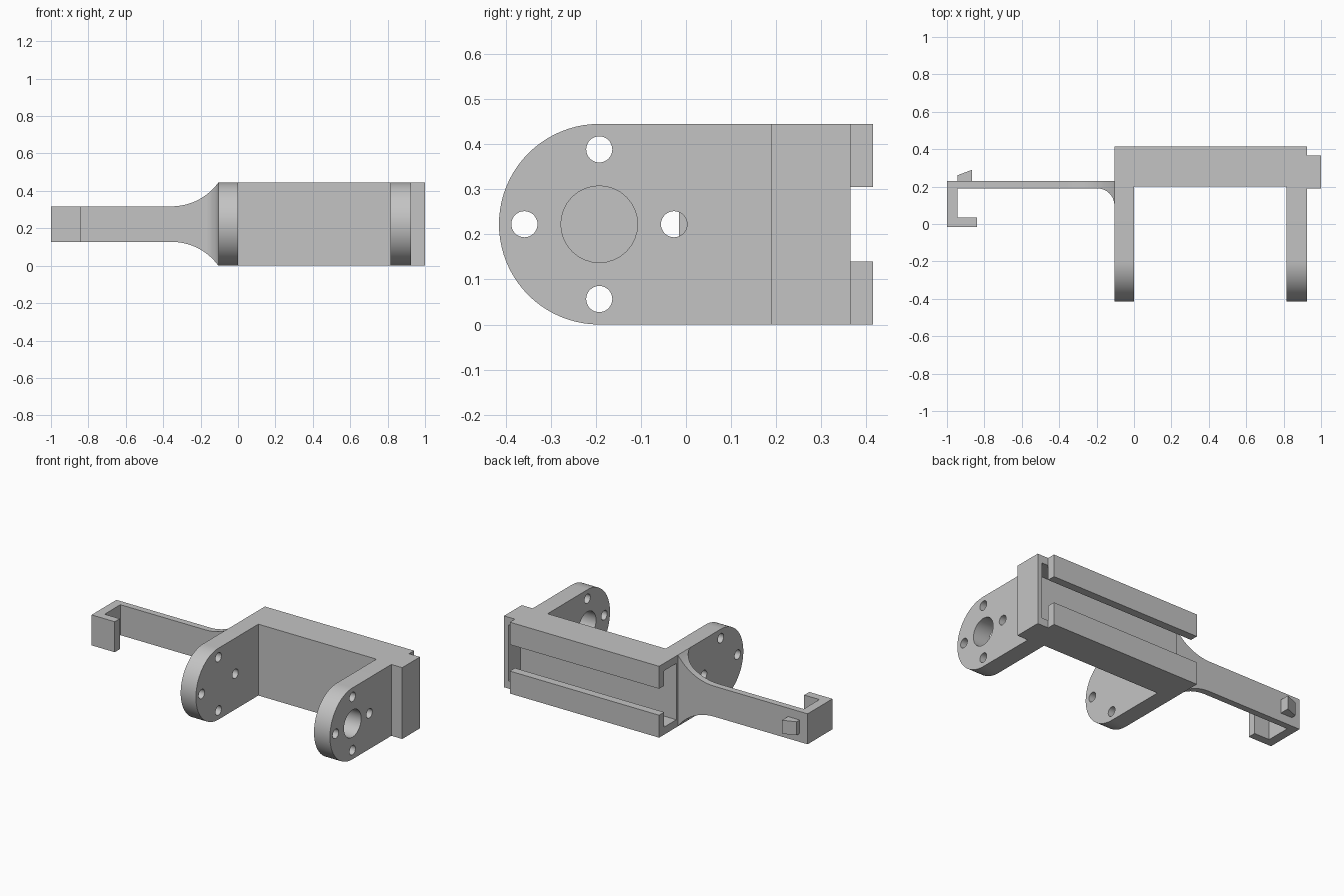
import bpy, bmesh
from math import cos, sin, pi, radians, sqrt
from mathutils import Vector

cube = bpy.data.objects.get("Cube")
if cube:
    bpy.data.objects.remove(cube, do_unlink=True)

H = 0.445           # overall height
MID = H / 2
X0, X1 = -0.105, 0.925  # ends of the channel body

grey = bpy.data.materials.new("light grey plastic")
grey.use_nodes = True
grey.diffuse_color = (0.55, 0.55, 0.55, 1)
grey.node_tree.nodes["Principled BSDF"].inputs["Base Color"].default_value = (0.55, 0.55, 0.55, 1)


def prism(name, points, axis, lo, hi):
    """Extrude a 2D profile along an axis; the profile uses the other two axes in order."""
    def place(p, t):
        co = list(p)
        co.insert("xyz".index(axis), t)
        return Vector(co)
    bm = bmesh.new()
    face = bm.faces.new([bm.verts.new(place(p, lo)) for p in points])
    ext = bmesh.ops.extrude_face_region(bm, geom=[face])
    shift = place((0, 0), hi - lo)
    bmesh.ops.translate(bm, vec=shift, verts=[v for v in ext["geom"] if isinstance(v, bmesh.types.BMVert)])
    bmesh.ops.recalc_face_normals(bm, faces=bm.faces)
    mesh = bpy.data.meshes.new(name)
    bm.to_mesh(mesh)
    bm.free()
    mesh.materials.append(grey)
    ob = bpy.data.objects.new(name, mesh)
    bpy.context.collection.objects.link(ob)
    return ob


def box(name, x, y, z):
    return prism(name, [(x[0], y[0]), (x[1], y[0]), (x[1], y[1]), (x[0], y[1])], "z", *z)


def arc(cx, cy, r, start, end, n):
    angles = [radians(start + (end - start) * i / n) for i in range(n + 1)]
    return [(cx + r * cos(a), cy + r * sin(a)) for a in angles]


def combine(ob, tool, operation):
    """Apply a boolean and discard the tool."""
    mod = ob.modifiers.new("cut", "BOOLEAN")
    mod.object, mod.operation, mod.solver = tool, operation, "EXACT"
    bpy.context.view_layer.objects.active = ob
    bpy.ops.object.modifier_apply(modifier=mod.name)
    bpy.data.objects.remove(tool, do_unlink=True)


def smooth(ob):
    ob.data.polygons.foreach_set("use_smooth", [True] * len(ob.data.polygons))
    ob.data.set_sharp_from_angle(angle=radians(30))


# Channel body: C section, open at the back between two lips
front, floor, lip, back = 0.20, 0.245, 0.365, 0.415
wall, gap0, gap1 = 0.047, 0.14, 0.305
prism("channel_body", [(front, 0), (back, 0), (back, gap0), (lip, gap0), (lip, wall), (floor, wall),
                       (floor, H - wall), (lip, H - wall), (lip, gap1), (back, gap1), (back, H), (front, H)],
      "x", X0, X1)

# End plate closing the channel, hollowed as the channel runs into it
plate = box("end_plate", (X1, 1.0), (0.19, lip), (0, H))
combine(plate, box("pocket_cutter", (X1 - 0.1, 0.97), (floor, lip + 0.1), (wall, H - wall)), "DIFFERENCE")

# Rounded mounting ears with four screw holes; the left one also has a shaft hole
CY = -0.1925
for name, lo, hi, shaft in (("right_ear", X0, 0.0, False), ("left_ear", 0.815, X1, True)):
    ear = prism(name, [(front, 0), (front, H)] + arc(CY, MID, MID, 90, 270, 40), "x", lo, hi)
    holes = [(CY + 0.166 * cos(k * pi / 2), MID + 0.166 * sin(k * pi / 2), 0.029) for k in range(4)]
    if shaft:
        holes.append((CY, MID, 0.085))
    for y, z, r in holes:
        circle = arc(y, z, r, 0, 360, 32)[:-1]
        combine(ear, prism("hole_cutter", circle, "x", lo - 0.1, hi + 0.1), "DIFFERENCE")
    smooth(ear)

# Clip arm: hooked plan outline with a fillet at the root, trimmed to a flared side outline
plan = [(X0, 0.23), (-1, 0.23), (-1, -0.015), (-0.84, -0.015), (-0.84, 0.035), (-0.945, 0.035), (-0.945, 0.19)]
plan += arc(X0 - 0.09, 0.10, 0.09, 90, 0, 14)
arm = prism("clip_arm", plan, "z", -0.1, H + 0.1)
half, reach = 0.095, 0.25
rise = MID - half
R = (reach ** 2 + rise ** 2) / (2 * rise)
flare = []
for i in range(17):
    dx = reach * i / 16
    flare.append((X0 - reach + dx, half + R - sqrt(R * R - dx * dx)))
upper = [(-1.1, half)] + flare + [(X0 + 0.1, MID)]
side = [(x, MID + h) for x, h in upper] + [(x, MID - h) for x, h in reversed(upper)]
combine(arm, prism("flare_tool", side, "y", -0.2, 0.4), "INTERSECT")
smooth(arm)

# Wedge-shaped catch on the back of the arm
prism("arm_catch", [(-0.945, 0.23), (-0.945, 0.26), (-0.865, 0.29), (-0.865, 0.23)], "z", MID - 0.042, MID + 0.042)
